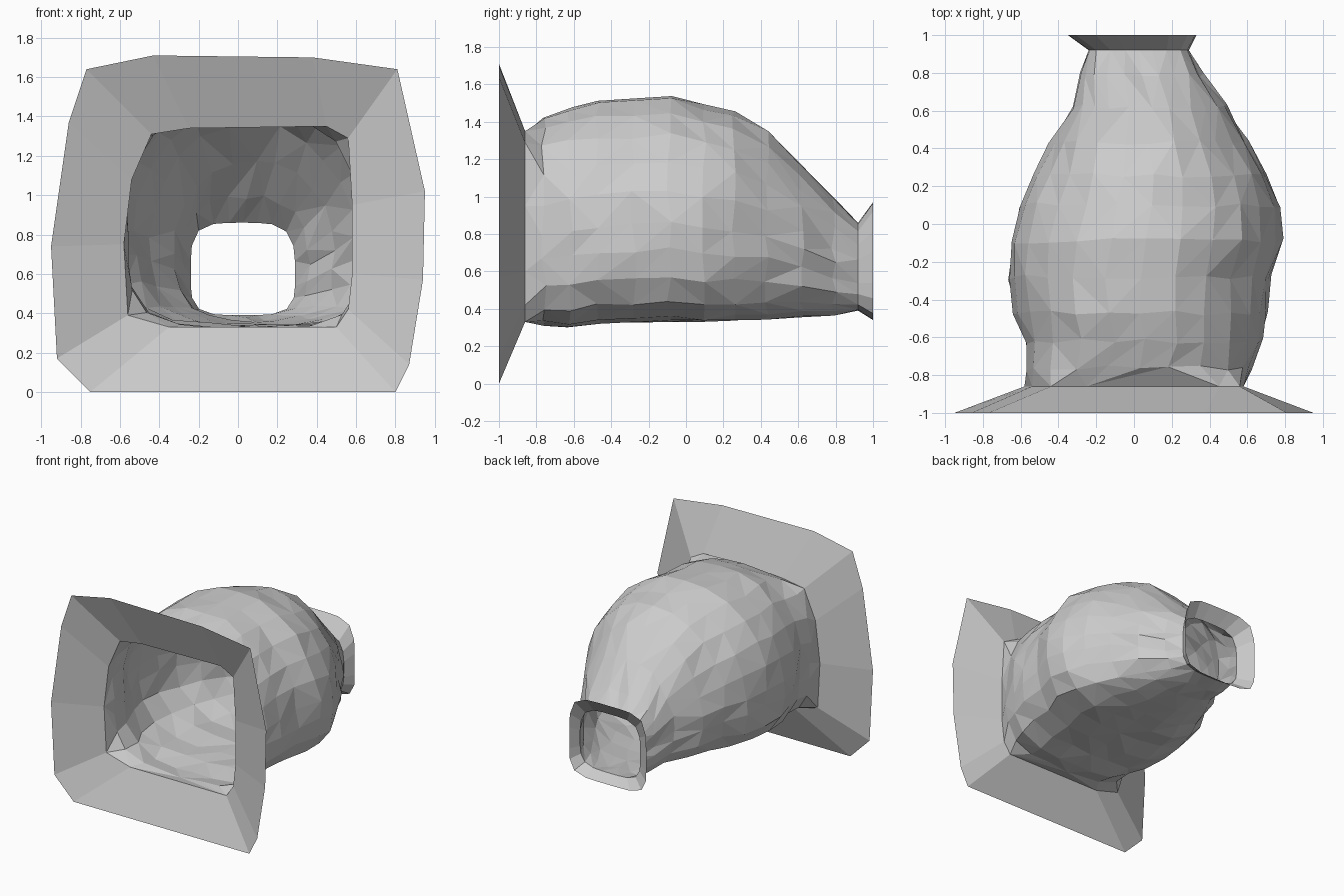
import bpy, bmesh, math, random
from mathutils import Vector

random.seed(7)
SEGMENTS = 24

if "Cube" in bpy.data.objects:
    bpy.data.objects.remove(bpy.data.objects["Cube"], do_unlink=True)

grey = bpy.data.materials.new("plain grey")
grey.use_nodes = True
grey.diffuse_color = (0.6, 0.6, 0.6, 1)
grey.node_tree.nodes["Principled BSDF"].inputs["Base Color"].default_value = grey.diffuse_color

# Outer rim of the mouth, and the throat inside it: x, z
RIM = [(0.95, 1.02), (0.81, 1.64), (0.38, 1.70), (-0.43, 1.71), (-0.77, 1.64), (-0.86, 1.37),
       (-0.95, 0.74), (-0.92, 0.17), (-0.75, 0), (0.80, 0), (0.87, 0.14), (0.94, 0.57)]
THROAT = [(0.58, 0.95), (0.56, 1.29), (0.45, 1.35), (-0.25, 1.34), (-0.44, 1.31), (-0.54, 1.08),
          (-0.58, 0.75), (-0.56, 0.39), (-0.35, 0.33), (0.50, 0.33), (0.56, 0.42), (0.58, 0.60)]

# Body sections: y, left x, right x, bottom z, top z, upper and lower squareness
SECTIONS = [
    (-0.76, -0.56, 0.62, 0.32, 1.41, 3.2, 4),
    (-0.62, -0.57, 0.68, 0.31, 1.47, 2.4, 3.6),
    (-0.47, -0.63, 0.70, 0.33, 1.52, 2.1, 3.6),
    (-0.28, -0.66, 0.72, 0.33, 1.53, 2, 3.6),
    (-0.09, -0.65, 0.79, 0.34, 1.54, 2, 3.6),
    (0.10, -0.60, 0.78, 0.33, 1.50, 2, 3.4),
    (0.26, -0.52, 0.71, 0.34, 1.45, 2, 3.2),
    (0.43, -0.44, 0.60, 0.35, 1.36, 2, 3),
    (0.62, -0.32, 0.49, 0.36, 1.17, 2.2, 3),
    (0.79, -0.28, 0.36, 0.37, 0.99, 2.8, 3.4),
    (0.92, -0.24, 0.29, 0.39, 0.86, 4, 4),
    (1.00, -0.35, 0.33, 0.34, 0.97, 5, 5)]


def section(y, left, right, low, high, upper, lower):
    """Rounded ring, widest below its middle and with a fuller shoulder on the -x side."""
    middle = low + 0.43 * (high - low)
    points = []
    for i in range(SEGMENTS):
        a = math.tau * i / SEGMENTS
        c, s = math.cos(a), math.sin(a)
        shoulder = upper * (1 - 0.08 * c)
        power, height = (shoulder, high - middle) if s >= 0 else (lower, middle - low)
        r = (abs(c) ** power + abs(s) ** power) ** (-1 / power)
        points.append(Vector(((left + right + c * r * (right - left)) / 2, y, middle + s * r * height)))
    return points


def outline(y, points):
    return [Vector((x, y, z)) for x, z in points]


def ring(bm, points):
    verts = [bm.verts.new(p) for p in points]
    return [bm.edges.new((v, verts[(i + 1) % len(verts)])) for i, v in enumerate(verts)]


def loft(name, rings, rough=False):
    bm = bmesh.new()
    loops = [ring(bm, points) for points in rings]
    for a, b in zip(loops, loops[1:]):
        bmesh.ops.bridge_loops(bm, edges=a + b)
    if rough:
        # Uneven facets with mixed diagonals
        for v in bm.verts:
            if not v.is_boundary:
                v.co += Vector([random.uniform(-1, 1) * k for k in (0.012, 0.015, 0.012)])
        for f in list(bm.faces):
            corners = list(f.verts)
            if len(corners) == 4:
                k = random.randint(0, 1)
                bmesh.utils.face_split(f, corners[k], corners[k + 2])
    bmesh.ops.recalc_face_normals(bm, faces=bm.faces)
    mesh = bpy.data.meshes.new(name)
    bm.to_mesh(mesh)
    bm.free()
    mesh.materials.append(grey)
    bpy.context.collection.objects.link(bpy.data.objects.new(name, mesh))


throat = outline(-0.86, THROAT)
body = [section(*s) for s in SECTIONS]
loft("hollow_body", [throat] + body[:-1], rough=True)
loft("mouth_flange", [outline(-1, RIM), throat])
loft("neck_flare", body[-2:])
